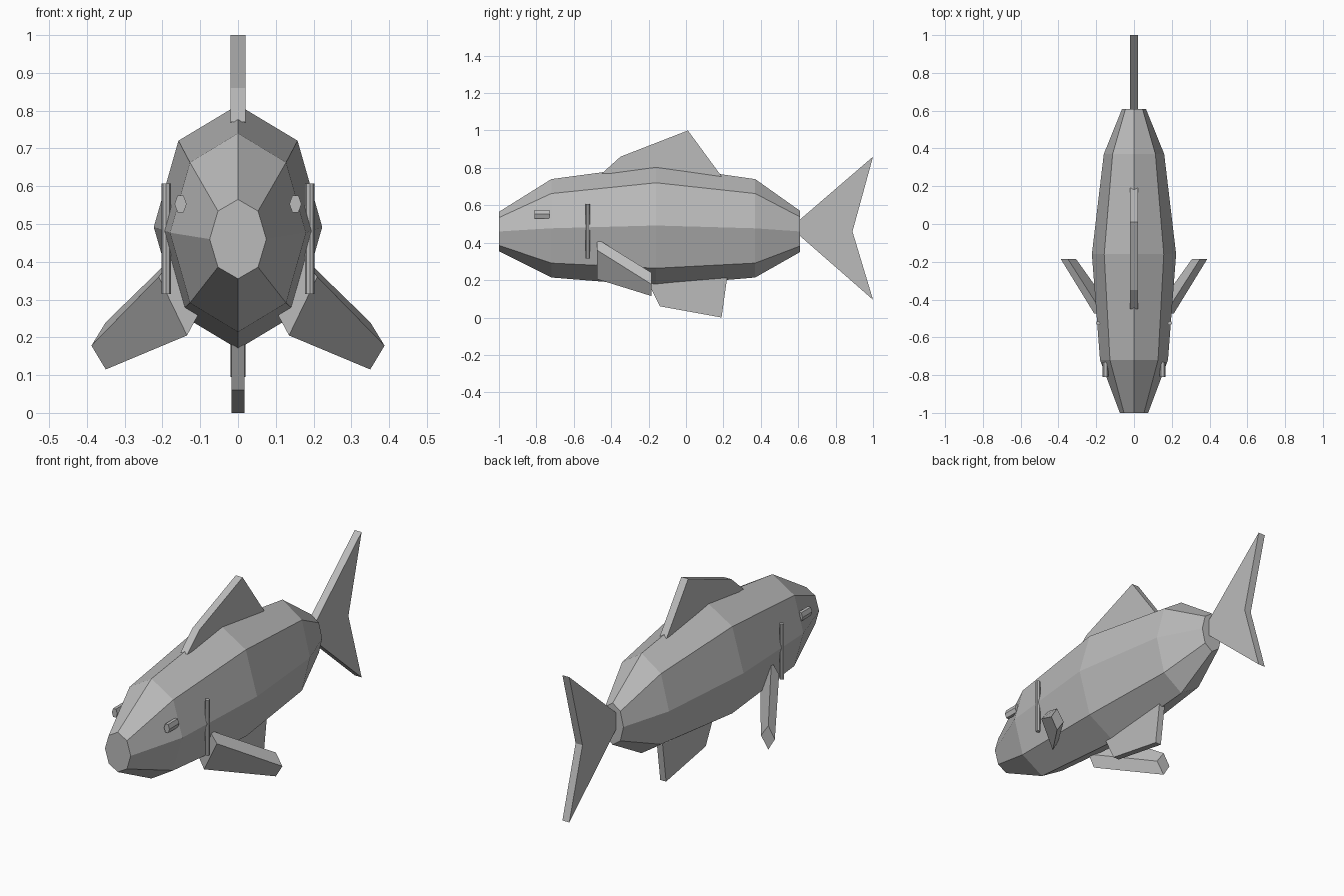
import bpy, math

cube = bpy.data.objects.get("Cube")
if cube:
    bpy.data.objects.remove(cube, do_unlink=True)

GREY = (0.5, 0.5, 0.5, 1)
grey = bpy.data.materials.new("plain grey")
grey.use_nodes = True
grey.diffuse_color = GREY
grey.node_tree.nodes["Principled BSDF"].inputs["Base Color"].default_value = GREY


def loft(name, rings):
    """Closed solid through rings that all have the same number of points."""
    n = len(rings[0])
    verts = [p for ring in rings for p in ring]
    faces = [(r * n + i, r * n + (i + 1) % n, (r + 1) * n + (i + 1) % n, (r + 1) * n + i)
             for r in range(len(rings) - 1) for i in range(n)]
    faces += [tuple(reversed(range(n))), tuple(range(len(verts) - n, len(verts)))]
    mesh = bpy.data.meshes.new(name)
    mesh.from_pydata(verts, [], faces)
    mesh.materials.append(grey)
    obj = bpy.data.objects.new(name, mesh)
    bpy.context.collection.objects.link(obj)
    # Consistent outward normals
    bpy.context.view_layer.objects.active = obj
    obj.select_set(True)
    bpy.ops.object.mode_set(mode='EDIT')
    bpy.ops.mesh.select_all(action='SELECT')
    bpy.ops.mesh.normals_make_consistent(inside=False)
    bpy.ops.object.mode_set(mode='OBJECT')
    obj.select_set(False)
    return obj


def flat_fin(name, outline, half):
    """Upright plate from a (y, z) outline."""
    return loft(name, [[(x, y, z) for y, z in outline] for x in (-half, half)])


# Body: eight-sided sections given as y, half width, centre, half height
sections = [(-1.0, 0.075, 0.46, 0.105), (-0.72, 0.18, 0.477, 0.263),
            (-0.16, 0.223, 0.492, 0.323), (0.37, 0.16, 0.477, 0.263),
            (0.61, 0.063, 0.46, 0.11)]
angles = [i * math.tau / 8 for i in range(8)]
loft("body", [[(w * math.cos(a), y, c + h * math.sin(a)) for a in angles]
              for y, w, c, h in sections])

# Upright fins on the centre line
flat_fin("dorsal_fin", [(-0.45, 0.77), (-0.35, 0.86), (0.01, 1.0), (0.19, 0.755)], 0.02)
flat_fin("anal_fin", [(-0.2, 0.18), (-0.14, 0.06), (0.19, 0.0), (0.225, 0.25)], 0.017)
flat_fin("tail_fin", [(0.605, 0.52), (1.0, 0.86), (0.89, 0.46), (1.0, 0.095), (0.605, 0.44)], 0.02)

# Paired parts
for side, s in (("left", 1), ("right", -1)):
    # Side fin: diamond section sweeping out, back and down
    root = [(0.21, 0.36), (0.165, 0.42), (0.1, 0.27), (0.135, 0.205)]
    tip = [(0.388, 0.178), (0.35, 0.24), (0.307, 0.178), (0.35, 0.115)]
    loft(side + "_side_fin", [[(s * x, y, z) for x, z in ring]
                              for ring, y in ((root, -0.475), (tip, -0.185))])

    # Eye: short six-sided peg pointing forward
    hexagon = [i * math.tau / 6 for i in range(6)]
    loft(side + "_eye", [[(s * 0.152 + 0.016 * math.cos(a), y, 0.553 + 0.026 * math.sin(a))
                          for a in hexagon] for y in (-0.81, -0.73)])

    # Gill: thin upright rod
    loft(side + "_gill", [[(s * 0.19 + 0.012 * math.cos(a), -0.525 + 0.011 * math.sin(a), z)
                           for a in angles] for z in (0.315, 0.607)])
